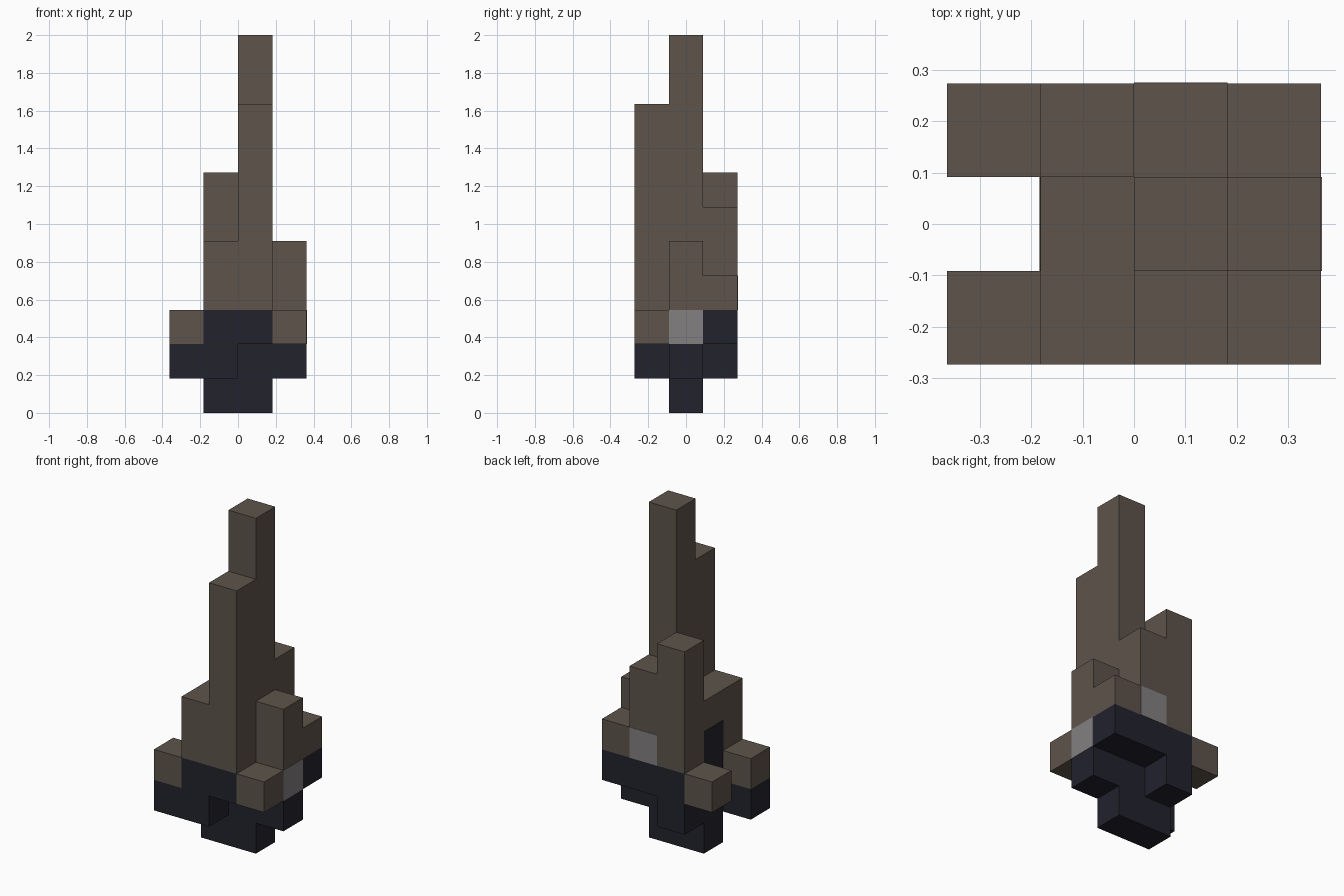
import bpy
import bmesh
from mathutils import Vector

cube = bpy.data.objects.get("Cube")
if cube:
    bpy.data.objects.remove(cube, do_unlink=True)

U = 2 / 11                       # one block
ORIGIN = Vector((2, 1.5, 0))     # middle of the footprint, in blocks
T = 0.01                         # plate thickness, in blocks


def material(name, rgb):
    m = bpy.data.materials.new(name)
    m.use_nodes = True
    m.diffuse_color = (*rgb, 1)
    bsdf = m.node_tree.nodes["Principled BSDF"]
    bsdf.inputs["Base Color"].default_value = (*rgb, 1)
    bsdf.inputs["Roughness"].default_value = 0.9
    return m


stone = material("brown stone", (0.112, 0.089, 0.070))
slate = material("dark slate", (0.016, 0.016, 0.027))
pale = material("pale grey", (0.230, 0.215, 0.223))


def block(name, mat, low, high):
    """Box between two corners given in block units."""
    low, high = Vector(low), Vector(high)
    bm = bmesh.new()
    bmesh.ops.create_cube(bm, size=1)
    for v in bm.verts:
        grid = Vector([lo if c < 0 else hi for c, lo, hi in zip(v.co, low, high)])
        v.co = (grid - ORIGIN) * U
    mesh = bpy.data.meshes.new(name)
    bm.to_mesh(mesh)
    bm.free()
    mesh.materials.append(mat)
    obj = bpy.data.objects.new(name, mesh)
    bpy.context.collection.objects.link(obj)


# Dark stepped foundation
block("keel", slate, (1, 1, 0), (3, 2, 1))
block("lower_base", slate, (1, 1, 1), (4, 2, 2))
block("front_footing", slate, (0, 0, 1), (2, 1, 2))
block("back_footing", slate, (1, 2, 1), (2, 3, 2))
block("upper_base", slate, (1, 1, 2), (4, 3, 3))
block("front_base", slate, (1, 0, 2), (3, 1, 3))

# Brown towers: column, row and top height
towers = {
    "main_spire": (2, 1, 11),
    "front_spire": (2, 0, 9),
    "back_right_tower": (1, 2, 7),
    "back_tower": (2, 2, 6),
    "side_tower": (3, 1, 5),
    "back_left_tower": (3, 2, 4),
}
for name, (x, y, top) in towers.items():
    block(name, stone, (x, y, 3), (x + 1, y + 1, top))
block("wide_tower", stone, (1, 0, 3), (2, 2, 5))

# Small corner blocks
for name, x, y in (("front_right", 0, 0), ("front_left", 3, 0), ("back_right", 0, 2)):
    block(name + "_corner", stone, (x, y, 2), (x + 1, y + 1, 3))

# Windows and doorway
block("side_window", pale, (4, 1, 2), (4 + T, 2, 3))
block("back_window", pale, (2, 3, 3), (3, 3 + T, 4))
block("doorway", slate, (1 - T, 1, 3), (1, 2, 4))
